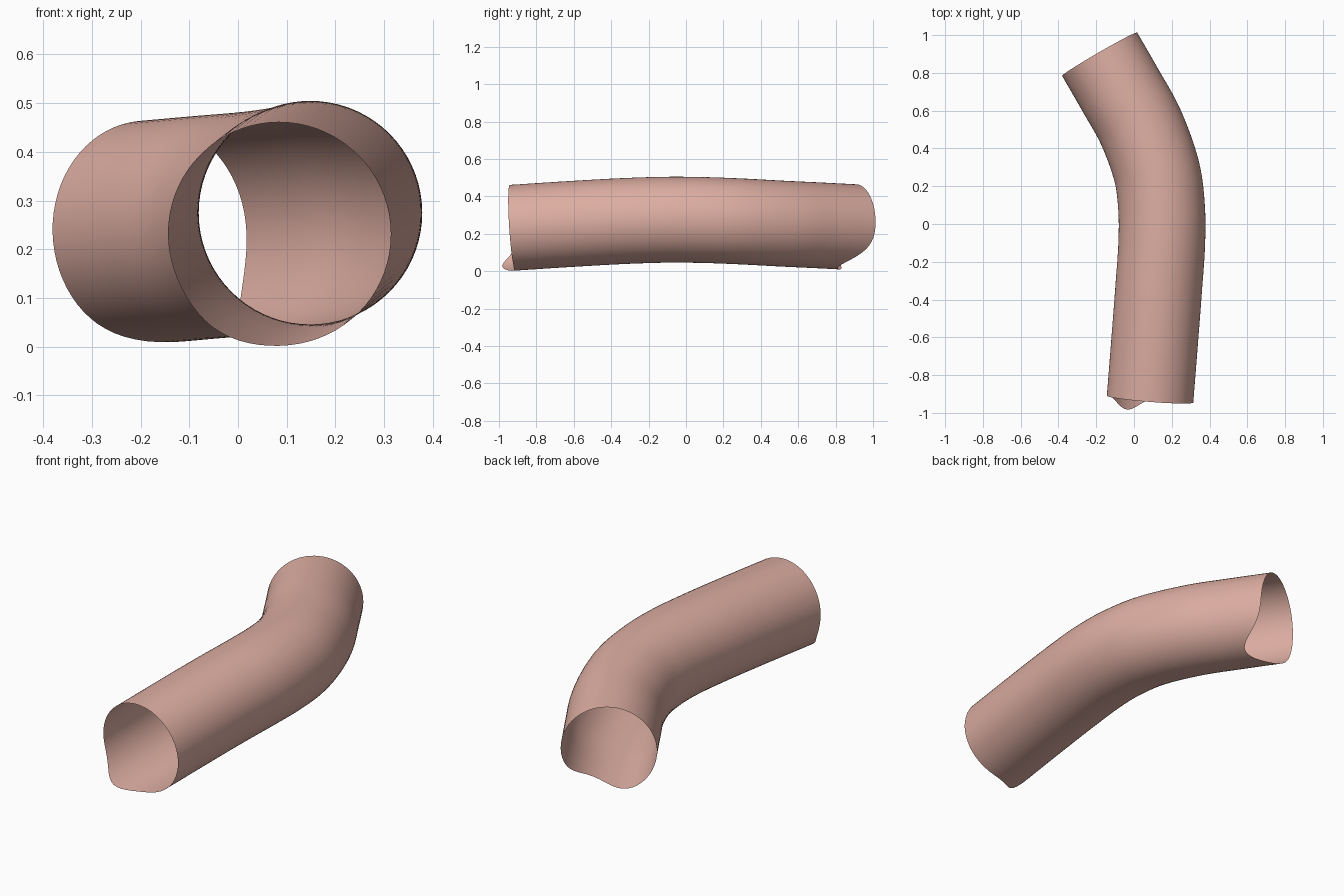
import bpy, bmesh, math
from mathutils import Vector

if "Cube" in bpy.data.objects:
    bpy.data.objects.remove(bpy.data.objects["Cube"])

RADIUS, SIDES, STEPS = 0.2295, 72, 8

# Centre line of the bent tube, front to back
path = [Vector(p) for p in (
    (0.085, -0.927, 0.232), (0.107, -0.65, 0.25), (0.13, -0.35, 0.267),
    (0.147, -0.1, 0.275), (0.145, 0.1, 0.273), (0.117, 0.29, 0.266),
    (0.035, 0.515, 0.254), (-0.07, 0.705, 0.245), (-0.182, 0.899, 0.235))]


def spline(points, steps):
    """Smooth curve through the points."""
    pts = [2 * points[0] - points[1]] + points + [2 * points[-1] - points[-2]]
    out = []
    for i in range(1, len(pts) - 2):
        a, b, c, d = pts[i - 1:i + 3]
        for k in range(steps):
            t = k / steps
            out.append(0.5 * (2 * b + (c - a) * t + (2 * a - 5 * b + 4 * c - d) * t * t
                              + (3 * b - a - 3 * c + d) * t ** 3))
    return out + [points[-1]]


def bump(angle, centre, width):
    diff = (angle - centre + 180) % 360 - 180
    return math.exp(-(diff / width) ** 2)


# Uneven ends: a lip at the front, a notch at the back
def front_trim(a):
    return -0.078 * bump(a, 240, 24)


def back_trim(a):
    return -0.13 * bump(a, 292, 32)


centres = spline(path, STEPS)
n = len(centres)
bm = bmesh.new()
rings = []
for i, c in enumerate(centres):
    axis = (centres[min(i + 1, n - 1)] - centres[max(i - 1, 0)]).normalized()
    side = axis.cross(Vector((0, 0, 1))).normalized()
    up = side.cross(axis)
    wf = max(0, 1 - i / 12)
    wb = max(0, 1 - (n - 1 - i) / 12)
    ring = []
    for k in range(SIDES):
        deg = 360 * k / SIDES
        a = math.radians(deg)
        slide = wf * front_trim(deg) + wb * back_trim(deg)
        ring.append(bm.verts.new(c + RADIUS * (math.cos(a) * side + math.sin(a) * up) + axis * slide))
    rings.append(ring)
for r0, r1 in zip(rings, rings[1:]):
    for k in range(SIDES):
        j = (k + 1) % SIDES
        bm.faces.new((r0[k], r1[k], r1[j], r0[j]))
bmesh.ops.recalc_face_normals(bm, faces=bm.faces)
for f in bm.faces:
    f.smooth = True

mesh = bpy.data.meshes.new("bent_tube")
bm.to_mesh(mesh)
bm.free()
tube = bpy.data.objects.new("bent_tube", mesh)
bpy.context.collection.objects.link(tube)

mat = bpy.data.materials.new("tube_pink")
mat.diffuse_color = (0.72, 0.42, 0.36, 1)
mat.use_nodes = True
mat.node_tree.nodes["Principled BSDF"].inputs["Base Color"].default_value = mat.diffuse_color
mesh.materials.append(mat)
